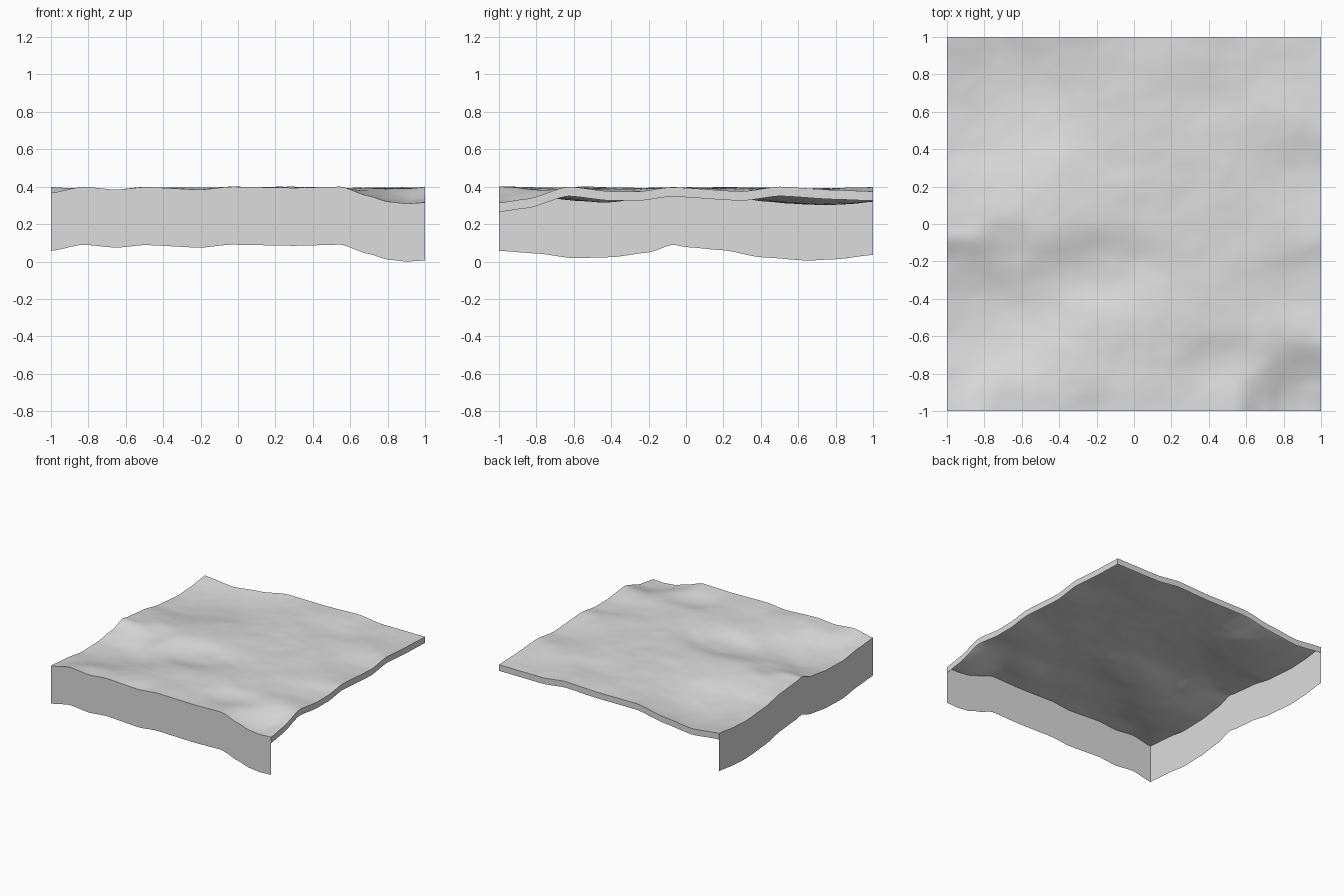
import bpy
import bmesh
from math import exp
from mathutils import Vector, noise

cube = bpy.data.objects.get("Cube")
if cube:
    bpy.data.objects.remove(cube)

CREST = 0.4
SEGMENTS = 80
DEEP, SHALLOW = 0.31, 0.05

grey = bpy.data.materials.new("plain_grey")
grey.use_nodes = True
grey.diffuse_color = (0.72, 0.72, 0.72, 1)
grey.node_tree.nodes["Principled BSDF"].inputs["Base Color"].default_value = grey.diffuse_color

# Ground height along each border: (position, height)
FRONT = [(-1, .367), (-.83, .4), (-.65, .384), (-.5, .398), (-.2, .384), (-.04, .4),
         (.3, .394), (.55, .4), (.7, .35), (.8, .32), (.9, .31), (1, .315)]
BACK = [(-1, .345), (-.75, .32), (-.5, .347), (-.25, .39), (.1, .388), (.4, .398), (.6, .375), (1, .375)]
LEFT = [(-1, .367), (-.8, .353), (-.6, .328), (-.4, .333), (-.2, .358), (-.07, .4), (0, .387),
        (.2, .37), (.4, .333), (.65, .315), (.8, .322), (1, .345)]
RIGHT = [(-1, .315), (-.85, .335), (-.63, .4), (-.4, .375), (-.25, .375), (-.08, .397),
         (.3, .375), (.5, .4), (.8, .382), (1, .375)]

# Hollows: x, y, radius x, radius y, depth
HOLLOWS = [(-.92, -.53, .48, .34, .068), (-.5, -.36, .36, .24, .028), (-.15, -.24, .3, .18, .028),
           (-.68, -.1, .12, .12, .015), (-.82, .73, .56, .5, .092), (.92, -1, .25, .31, .087),
           (.46, -.74, .18, .13, .018), (.95, -.33, .28, .16, .026), (.9, .25, .25, .2, .022),
           (.3, .7, .2, .15, .012), (.85, .95, .35, .3, .022), (-.65, -1.02, .13, .13, .014),
           (-.2, -1.02, .15, .13, .014)]


def profile(points, t):
    """Height on a border, eased between its points."""
    for (a, ha), (b, hb) in zip(points, points[1:]):
        if t <= b + 1e-6:
            f = (t - a) / (b - a)
            f = (f + f * f * (3 - 2 * f)) / 2
            return ha + (hb - ha) * f
    return points[-1][1]


def rolling(x, y):
    """Inner relief: hollows below the crest plus gentle bumps."""
    z = CREST - 0.006
    for cx, cy, rx, ry, depth in HOLLOWS:
        r = ((x - cx) / rx) ** 2 + ((y - cy) / ry) ** 2
        z -= depth * exp(-r ** 1.5)
    return z + 0.007 * noise.fractal(Vector((x * 3, y * 3, 3)), 0.9, 2.0, 3)


def fade(distance):
    return max(0, 1 - distance / 0.4) ** 2


def height(x, y):
    """Blend the relief into the four borders and fold it at the crest."""
    z = rolling(x, y)
    for side, points in ((-1, LEFT), (1, RIGHT)):
        z += fade(abs(x - side)) * (profile(points, y) - rolling(side, y))
    for side, points in ((-1, FRONT), (1, BACK)):
        wy = fade(abs(y - side))
        z += wy * (profile(points, x) - rolling(x, side))
        for end in (-1, 1):
            corner = profile(points, end) - rolling(end, side)
            z -= wy * fade(abs(x - end)) * corner
    return CREST - abs(CREST - z)


def add_object(name, bm, smooth):
    mesh = bpy.data.meshes.new(name)
    bm.to_mesh(mesh)
    bm.free()
    mesh.materials.append(grey)
    for face in mesh.polygons:
        face.use_smooth = smooth
    obj = bpy.data.objects.new(name, mesh)
    bpy.context.collection.objects.link(obj)


# Rolling ground surface
bm = bmesh.new()
bmesh.ops.create_grid(bm, x_segments=SEGMENTS, y_segments=SEGMENTS, size=1)
for v in bm.verts:
    v.co.z = height(v.co.x, v.co.y)
add_object("ground", bm, True)


# Border walls hanging from the ground edge
def add_skirt(name, start, end, depth):
    bm = bmesh.new()
    previous = None
    for i in range(SEGMENTS + 1):
        p = Vector(start).lerp(Vector(end), i / SEGMENTS)
        z = height(p.x, p.y)
        pair = [bm.verts.new((p.x, p.y, z - depth)), bm.verts.new((p.x, p.y, z))]
        if previous:
            bm.faces.new((previous[0], pair[0], pair[1], previous[1]))
        previous = pair
    add_object(name, bm, False)


add_skirt("front_skirt", (-1, -1), (1, -1), DEEP)
add_skirt("left_skirt", (1, -1), (1, 1), SHALLOW)
add_skirt("back_skirt", (1, 1), (-1, 1), SHALLOW)
add_skirt("right_skirt", (-1, 1), (-1, -1), DEEP)
